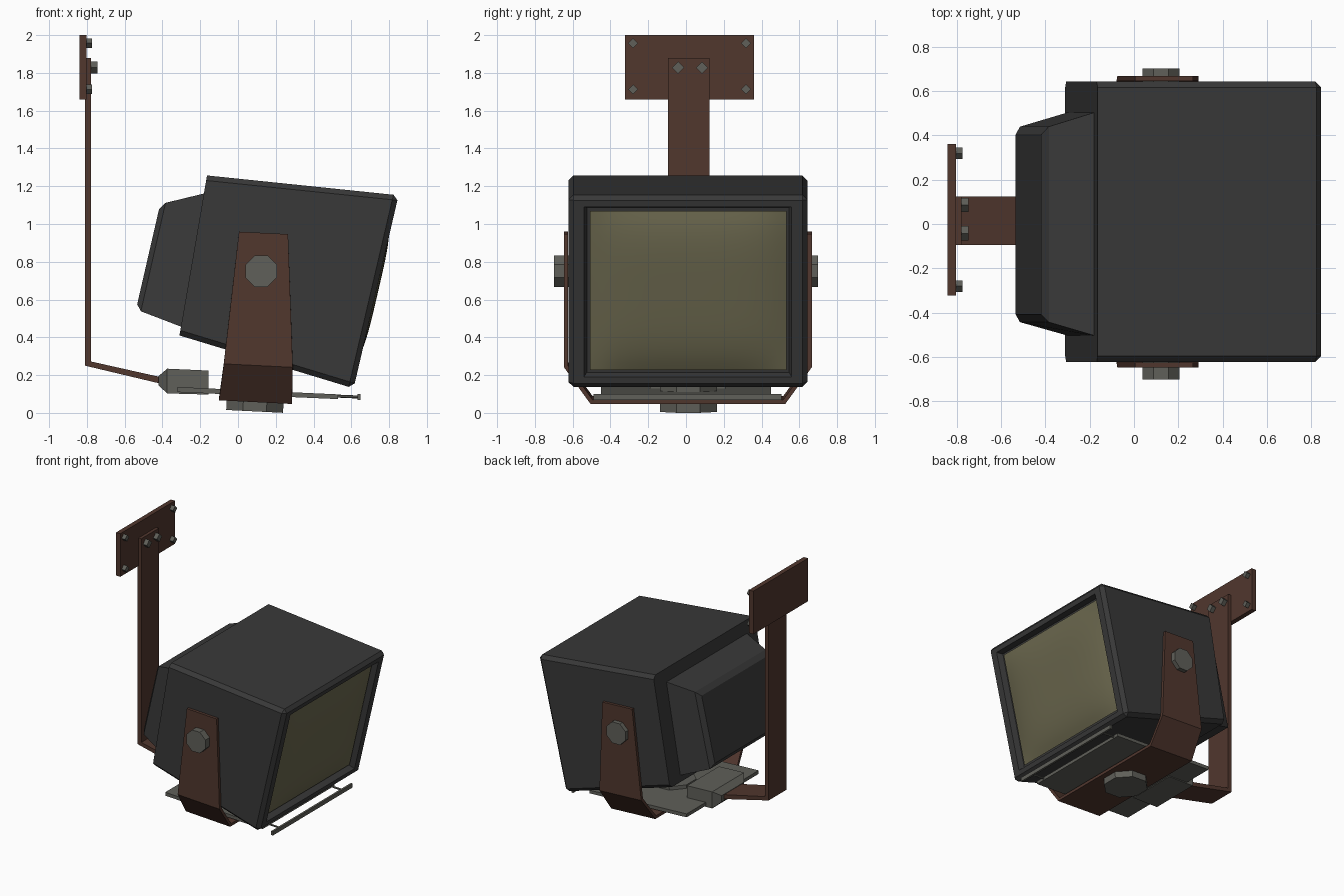
import bpy, bmesh, math
from mathutils import Vector, Matrix

if "Cube" in bpy.data.objects:
    bpy.data.objects.remove(bpy.data.objects["Cube"])


def material(name, rgb):
    m = bpy.data.materials.new(name)
    m.diffuse_color = (*rgb, 1)
    m.use_nodes = True
    m.node_tree.nodes["Principled BSDF"].inputs["Base Color"].default_value = m.diffuse_color
    return m


CASE = material("charcoal_plastic", (0.04, 0.04, 0.04))
RUST = material("brown_bracket", (0.082, 0.038, 0.027))
METAL = material("grey_metal", (0.115, 0.115, 0.10))
GLASS = material("olive_glass", (0.145, 0.135, 0.075))
SLOPE = 0.05  # slight forward lean of the mount


def finish(name, bm, mat):
    bmesh.ops.recalc_face_normals(bm, faces=bm.faces)
    me = bpy.data.meshes.new(name)
    bm.to_mesh(me)
    bm.free()
    me.materials.append(mat)
    ob = bpy.data.objects.new(name, me)
    bpy.context.collection.objects.link(ob)
    return ob


def loft(rings):
    """Closed solid through equal-length rings of points."""
    bm = bmesh.new()
    vs = [[bm.verts.new(p) for p in r] for r in rings]
    n = len(vs[0])
    for a, b in zip(vs, vs[1:]):
        for i in range(n):
            bm.faces.new((a[i], a[(i + 1) % n], b[(i + 1) % n], b[i]))
    bm.faces.new(vs[0])
    bm.faces.new(vs[-1])
    bmesh.ops.recalc_face_normals(bm, faces=bm.faces)
    return bm


def prism(profile, y0, y1):
    """Side profile (x, z) extruded along y."""
    return loft([[(x, y, z) for x, z in profile] for y in (y0, y1)])


def rect(x, z, y0, y1, dz, dx=0):
    """Ring across y, from (x, z) up to (x + dx, z + dz)."""
    return [(x, y0, z), (x, y1, z), (x + dx, y1, z + dz), (x + dx, y0, z + dz)]


def cylinder(name, a, b, r, sides, mat, turn=0.0):
    a, b = Vector(a), Vector(b)
    bm = bmesh.new()
    rot = (b - a).to_track_quat('Z', 'Y').to_matrix().to_4x4()
    bmesh.ops.create_cone(bm, cap_ends=True, segments=sides, radius1=r, radius2=r,
                          depth=(b - a).length,
                          matrix=Matrix.Translation((a + b) / 2) @ rot @ Matrix.Rotation(turn, 4, 'Z'))
    return finish(name, bm, mat)


# Main cabinet: tapered box, chamfered except at the rear, with a recessed front
bm = prism([(-0.164, 1.257), (0.85, 1.152), (0.612, 0.13), (-0.31, 0.41)], -0.623, 0.643)
edges = [e for e in bm.edges if any(v.co.x > 0.3 for v in e.verts)]
bmesh.ops.bevel(bm, geom=edges, offset=0.027, segments=1, profile=0.5, affect='EDGES')
bm.normal_update()
normal = Vector((0.974, 0, -0.226)).normalized()
front = max(bm.faces, key=lambda f: f.normal.dot(normal))
bmesh.ops.inset_region(bm, faces=[front], thickness=0.05)
for v in front.verts:
    v.co.y = 0.01 + (v.co.y - 0.01) * 0.963
bmesh.ops.inset_region(bm, faces=[front], thickness=0.02, depth=-0.045)
finish("cabinet", bm, CASE)

# Rear housing: tapered hump with chamfered back
bm = loft([rect(-0.285, 0.45, -0.507, 0.507, 0.715, 0.12),
           rect(-0.54, 0.548, -0.435, 0.43, 0.557, 0.128)])
edges = [e for e in bm.edges if all(v.co.x < -0.4 for v in e.verts)]
bmesh.ops.bevel(bm, geom=edges, offset=0.028, segments=1, profile=0.5, affect='EDGES')
finish("rear_housing", bm, CASE)

# Bulging screen glass
bm = bmesh.new()
bmesh.ops.create_grid(bm, x_segments=20, y_segments=20, size=1)
up = Vector((0.226, 0, 0.974))
center = Vector((0.732, 0.013, 0.64))
for v in bm.verts:
    u, w = v.co.x, v.co.y
    bulge = -0.034 + 0.043 * (1 - u ** 4) * (1 - w ** 4)
    v.co = center + Vector((0, 0.52 * u, 0)) + up * 0.432 * w + normal * bulge
screen = finish("screen", bm, GLASS)
for f in screen.data.polygons:
    f.use_smooth = True
if screen.data.polygons[0].normal.x < 0:
    screen.data.flip_normals()

# U-shaped yoke: bent sheet whose width grows downwards
half = [(0.645, 0.955, 0.005, 0.265), (0.645, 0.255, -0.075, 0.29), (0.51, 0.068, -0.10, 0.286)]
stations = [(-y, z, a, b) for y, z, a, b in half] + half[::-1]
bm = bmesh.new()
rows = [[bm.verts.new((x, y + 0.01, z - SLOPE * (x - 0.09))) for x in (a, b)]
        for y, z, a, b in stations]
for p, q in zip(rows, rows[1:]):
    bm.faces.new((p[0], p[1], q[1], q[0]))
yoke = finish("yoke", bm, RUST)
mod = yoke.modifiers.new("thickness", 'SOLIDIFY')
mod.thickness, mod.offset, mod.use_even_offset = 0.022, 0, True

# Side pivot knobs
for s, name in ((-1, "front_knob"), (1, "back_knob")):
    cylinder(name, (0.122, s * 0.6, 0.75), (0.122, s * 0.70, 0.75), 0.09, 8, METAL, math.pi / 8)

# Turntable discs under and over the yoke floor
axis = Vector((SLOPE, 0, 1)).normalized()
base = Vector((0.088, 0.013, 0.008))
cylinder("pivot_disc", base, base + axis * 0.052, 0.163, 8, METAL, math.pi / 8)
cylinder("upper_disc", base + axis * 0.07, base + axis * 0.137, 0.163, 8, METAL, math.pi / 8)

# Sloping support plate with front rods and bar
finish("support_plate", prism([(-0.32, 0.11), (-0.32, 0.137), (0.53, 0.098), (0.53, 0.073)],
                              -0.45, 0.45), METAL)
for y in (-0.38, 0.40):
    cylinder("bar_rod", (0.50, y, 0.09), (0.64, y, 0.084), 0.008, 6, METAL)
finish("front_bar", prism([(0.632, 0.069), (0.632, 0.10), (0.648, 0.10), (0.648, 0.069)],
                          -0.49, 0.505), METAL)

# Clamp block gripping the arm, tapered at the rear
finish("clamp_block", loft([rect(-0.155, 0.097, -0.19, 0.21, 0.127),
                            rect(-0.375, 0.103, -0.19, 0.21, 0.131),
                            rect(-0.42, 0.145, -0.125, 0.155, 0.05)]), METAL)

# Bent hanging arm
finish("hanging_arm", prism([(-0.81, 1.88), (-0.778, 1.88), (-0.778, 0.272), (-0.39, 0.185),
                             (-0.39, 0.15), (-0.81, 0.25)], -0.095, 0.125), RUST)

# Wall plate and its bolts
finish("wall_plate", prism([(-0.84, 1.66), (-0.84, 2.0), (-0.803, 2.0), (-0.803, 1.66)],
                           -0.322, 0.36), RUST)
for y in (-0.28, 0.318):
    for z in (1.713, 1.957):
        cylinder("wall_bolt", (-0.82, y, z), (-0.772, y, z), 0.026, 4, METAL)
for y in (-0.042, 0.085):
    cylinder("arm_bolt", (-0.80, y, 1.828), (-0.745, y, 1.828), 0.032, 4, METAL)
